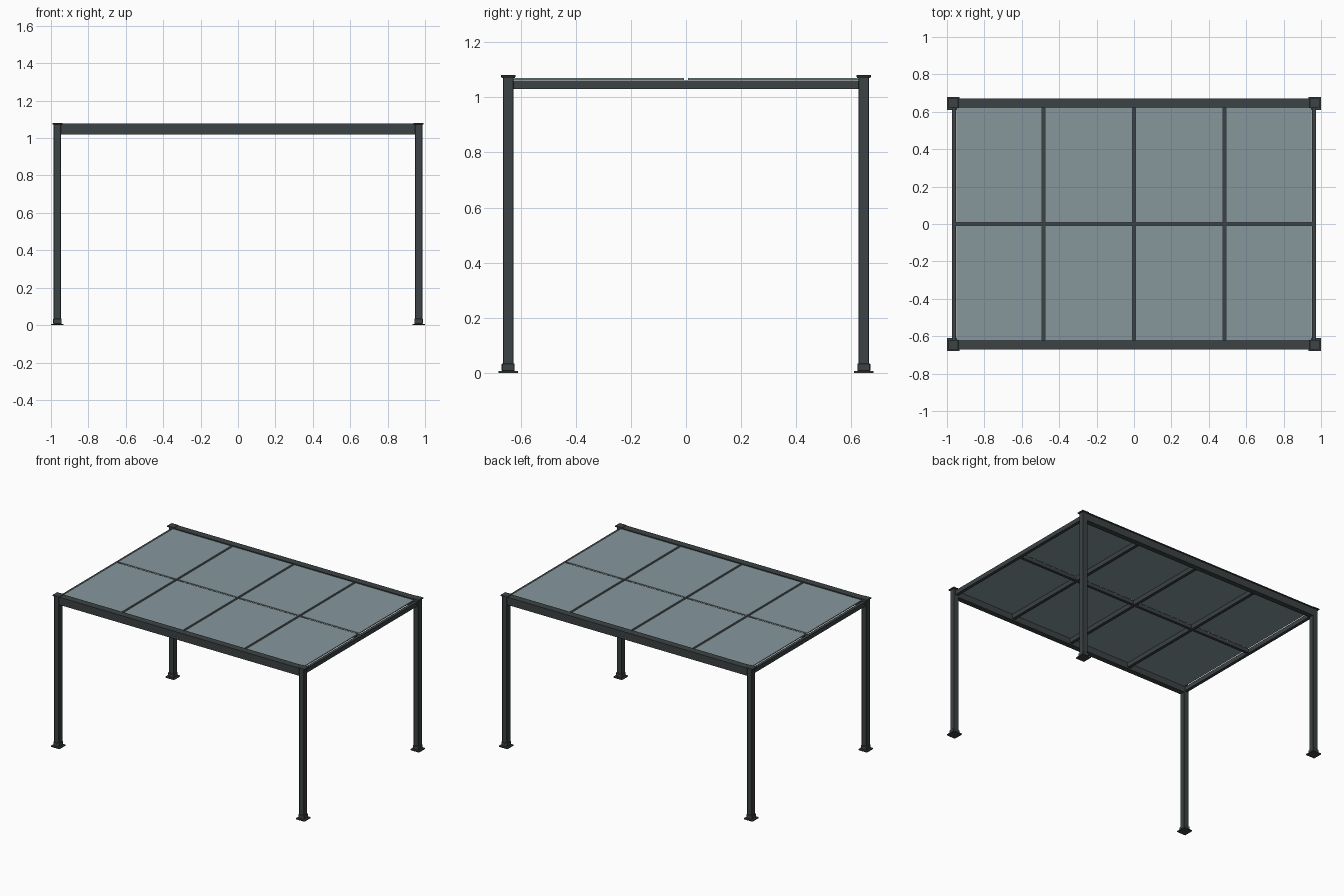
import bpy

if "Cube" in bpy.data.objects:
    bpy.data.objects.remove(bpy.data.objects["Cube"])


def material(name, color):
    m = bpy.data.materials.new(name)
    m.diffuse_color = color
    m.use_nodes = True
    m.node_tree.nodes["Principled BSDF"].inputs["Base Color"].default_value = m.diffuse_color
    return m


FRAME = material("dark_metal", (0.045, 0.055, 0.058, 1))
GLASS = material("tinted_glass", (0.24, 0.31, 0.335, 1))


def box(name, x, y, z, mat=FRAME, bevel=0.0):
    """Box from (min, max) ranges on each axis."""
    bpy.ops.mesh.primitive_cube_add(size=1)
    o = bpy.context.object
    o.name = name
    o.location = [(a + b) / 2 for a, b in (x, y, z)]
    o.scale = [b - a for a, b in (x, y, z)]
    bpy.ops.object.transform_apply(location=False, rotation=False, scale=True)
    o.data.materials.append(mat)
    if bevel:
        b = o.modifiers.new("edge", 'BEVEL')
        b.width = bevel
        b.segments = 1
    return o


def around(c, half):
    return (c - half, c + half)


PX, PY = 0.966, 0.645   # post centres

# Corner posts with base plates, collars and caps
for sx, ex in ((-1, "left"), (1, "right")):
    for sy, ey in ((-1, "front"), (1, "back")):
        n, x, y = f"{ey}_{ex}", sx * PX, sy * PY
        box(n + "_post", around(x, .0195), around(y, .0195), (0.004, 1.074), bevel=.002)
        box(n + "_base_plate", around(x, .034), around(y, .035), (0, .007))
        box(n + "_collar", around(x, .0235), around(y, .0235), (.007, .034), bevel=.002)
        box(n + "_cap", around(x, .027), around(y, .026), (1.073, 1.081), bevel=.001)

# Long beams with a wider top flange
for sy, ey in ((-1, "front"), (1, "back")):
    y = sy * PY
    box(ey + "_beam", (-PX, PX), around(y, .0185), (1.02, 1.074))
    box(ey + "_beam_flange", (-PX, PX), around(y, .025), (1.071, 1.078))

# Side rails and rafters running front to back
for n, x in (("left_rail", -.963), ("left_rafter", -.484), ("middle_rafter", 0),
             ("right_rafter", .484), ("right_rail", .963)):
    box(n, around(x, .011), (-.63, .63), (1.03, 1.061))

# Centre purlin running side to side
box("centre_purlin", (-.955, .955), around(0, .01), (1.034, 1.0605))

# Roof panels, slightly separated from one another
edges = (-.958, -.484, 0, .484, .958)
for i in range(4):
    for sy, ey in ((-1, "front"), (1, "back")):
        y = sorted((sy * .007, sy * .628))
        box(f"{ey}_glass_panel_{i + 1}", (edges[i] + .008, edges[i + 1] - .008), y,
            (1.063, 1.070), GLASS)
